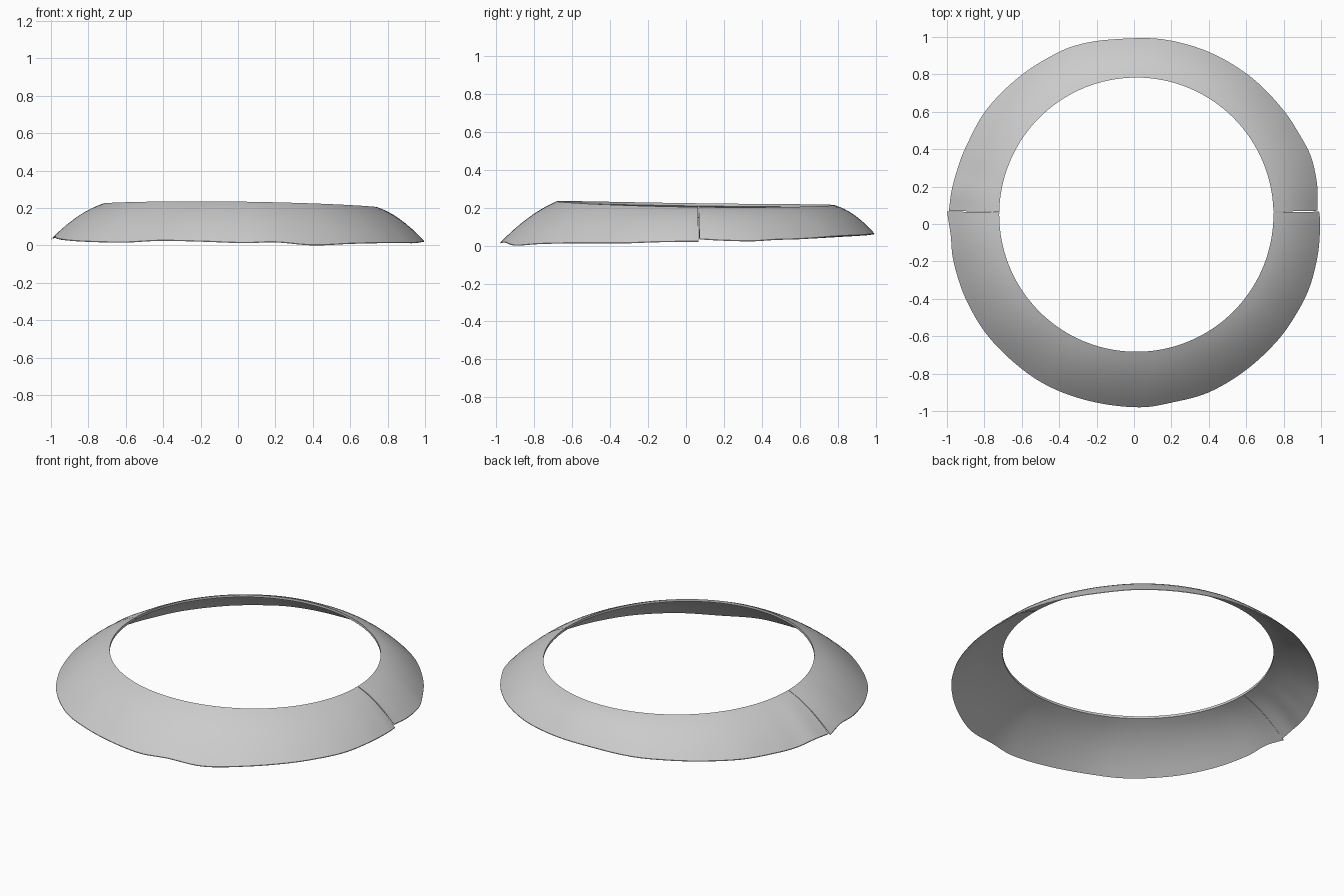
import bpy, bmesh, math
from mathutils import Vector

cube = bpy.data.objects.get("Cube")
if cube:
    bpy.data.objects.remove(cube, do_unlink=True)

grey = bpy.data.materials.new("light grey")
grey.use_nodes = True
grey.diffuse_color = (0.6, 0.6, 0.6, 1)
grey.node_tree.nodes["Principled BSDF"].inputs["Base Color"].default_value = (0.6, 0.6, 0.6, 1)

LIP_CENTRE, LIP_RADIUS = Vector((0.0125, 0.05)), 0.733
STEPS = 6      # segments between rim points
ROWS = 8       # segments down the slope

# Irregular lower rims, each running from the +x seam to the -x seam
FRONT_RIM = [(0.99, 0.066, 0.02), (0.995, 0, 0.02), (0.985, -0.15, 0.018),
             (0.945, -0.32, 0.012), (0.88, -0.46, 0.012), (0.77, -0.62, 0.012),
             (0.6, -0.78, 0.008), (0.4, -0.9, 0.0), (0.2, -0.955, 0.016),
             (0.03, -0.98, 0.012), (-0.2, -0.955, 0.02), (-0.42, -0.885, 0.024),
             (-0.6, -0.775, 0.015), (-0.78, -0.6, 0.018), (-0.9, -0.4, 0.025),
             (-0.965, -0.2, 0.035), (-0.98, -0.06, 0.045), (-1.0, 0.067, 0.03)]
BACK_RIM = [(0.98, 0.071, 0.033), (0.98, 0.2, 0.026), (0.95, 0.35, 0.023),
            (0.89, 0.47, 0.03), (0.79, 0.62, 0.035), (0.62, 0.79, 0.048),
            (0.4, 0.92, 0.054), (0.15, 0.988, 0.06), (-0.1, 0.988, 0.06),
            (-0.28, 0.963, 0.056), (-0.42, 0.91, 0.052), (-0.61, 0.79, 0.045),
            (-0.79, 0.61, 0.035), (-0.9, 0.41, 0.03), (-0.945, 0.29, 0.03),
            (-0.975, 0.18, 0.04), (-0.99, 0.07, 0.035)]


def smooth_path(points):
    """Catmull-Rom curve through the points."""
    p = [Vector(q) for q in points]
    p = [2 * p[0] - p[1]] + p + [2 * p[-1] - p[-2]]
    path = []
    for i in range(1, len(p) - 2):
        a, b, c, d = p[i - 1:i + 3]
        for k in range(STEPS):
            t = k / STEPS
            path.append(0.5 * (2 * b + (c - a) * t + (2 * a - 5 * b + 4 * c - d) * t * t
                               + (3 * b - a - 3 * c + d) * t ** 3))
    return path + [p[-2]]


def lip_point(rim):
    """Point on the tilted upper opening facing a rim point."""
    a = math.atan2(rim.y - LIP_CENTRE.y, rim.x - LIP_CENTRE.x)
    z = 0.215 - 0.01 * math.cos(a) - 0.01 * math.sin(a) - 0.005 * math.cos(2 * a)
    return Vector((LIP_CENTRE.x + LIP_RADIUS * math.cos(a),
                   LIP_CENTRE.y + LIP_RADIUS * math.sin(a), z))


def skirt_half(name, rim_points):
    bm = bmesh.new()
    loops = []
    for rim in smooth_path(rim_points):
        lip = lip_point(rim)
        outer, inner = [], []
        for r in range(ROWS + 1):
            t = r / ROWS
            thick = 0.014 - 0.01 * t
            co = lip.lerp(rim, t)
            co.z += 0.09 * t * (1 - t) + 0.004     # gently bulging slope
            outer.append(bm.verts.new(co))
            inner.append(bm.verts.new(co - Vector((0, 0, thick))))
        loops.append(outer + inner[::-1])
    n = len(loops[0])
    for a, b in zip(loops, loops[1:]):
        for i in range(n):
            j = (i + 1) % n
            bm.faces.new((a[i], a[j], b[j], b[i]))
    # Seam ends
    for loop in (loops[0], loops[-1]):
        for r in range(ROWS):
            bm.faces.new((loop[r], loop[r + 1], loop[n - 2 - r], loop[n - 1 - r]))
    bmesh.ops.recalc_face_normals(bm, faces=bm.faces)
    mesh = bpy.data.meshes.new(name)
    bm.to_mesh(mesh)
    bm.free()
    mesh.materials.append(grey)
    obj = bpy.data.objects.new(name, mesh)
    bpy.context.collection.objects.link(obj)
    bpy.ops.object.select_all(action='DESELECT')
    obj.select_set(True)
    bpy.context.view_layer.objects.active = obj
    bpy.ops.object.shade_smooth_by_angle(angle=math.radians(35))


skirt_half("front_skirt_half", FRONT_RIM)
skirt_half("back_skirt_half", BACK_RIM)
